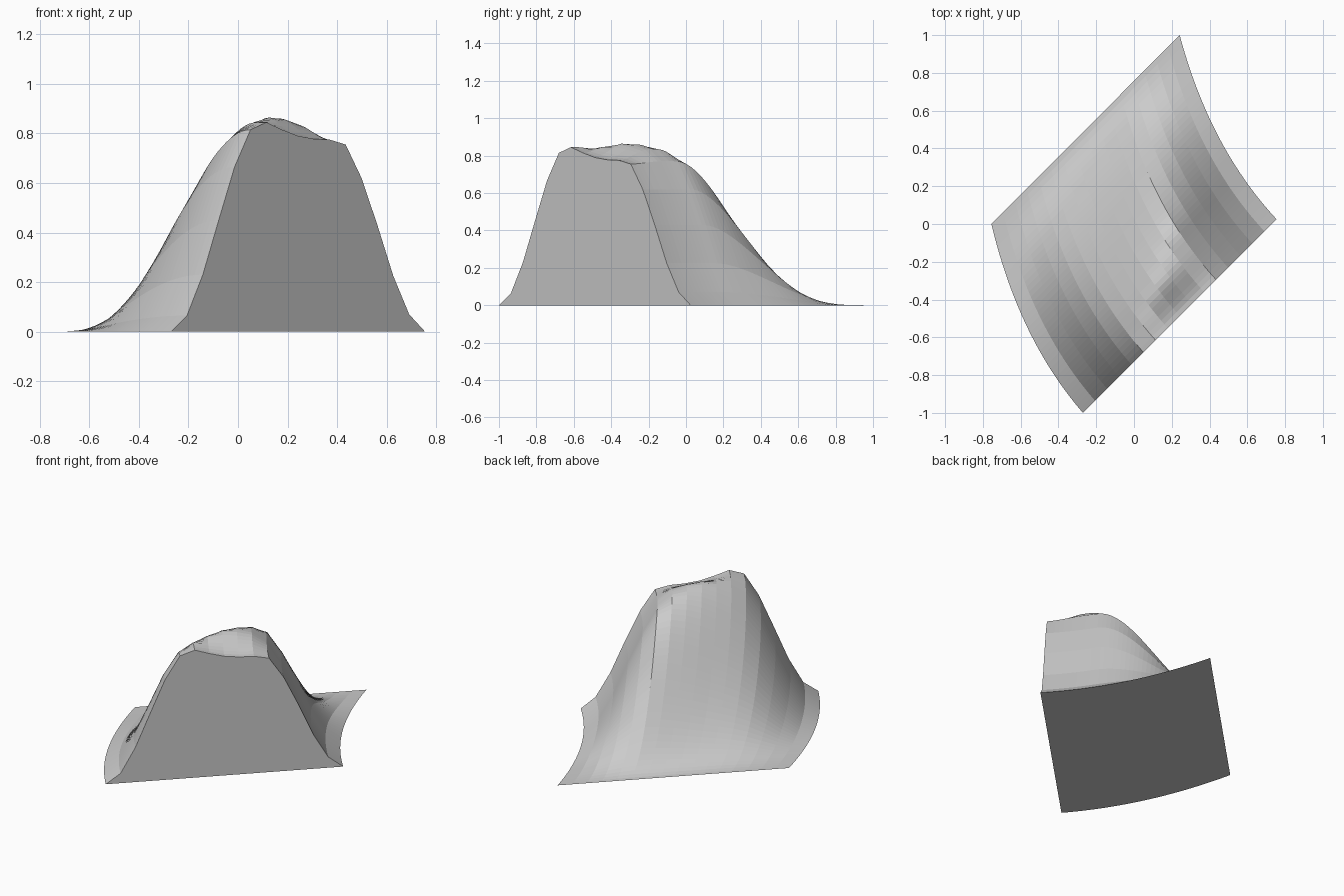
import bpy, bmesh
from mathutils import Vector

if "Cube" in bpy.data.objects:
    bpy.data.objects.remove(bpy.data.objects["Cube"])

# Footprint corners: back edge (left, right) and cut front edge (left, right)
BACK_L, BACK_R = Vector((-.755, 0)), Vector((.242, 1))
CUT_L, CUT_R = Vector((-.27, -1)), Vector((.755, .025))
# Height across the cut face, and across the domed ridge just behind it
CUT = [0, .065, .23, .45, .665, .815, .845, .815, .79, .778, .775, .755, .62, .43, .225, .07, 0]
DOME = [0, .065, .23, .45, .665, .805, .845, .862, .87, .86, .835, .77, .62, .43, .225, .07, 0]
NT, NS = len(CUT) - 1, 40


def smooth(v):
    v = max(0.0, min(1.0, v))
    return v * v * (3 - 2 * v)


def point(i, j):
    t, s = i / NT, j / NS
    left, right = BACK_L.lerp(CUT_L, s), BACK_R.lerp(CUT_R, s)
    p = left.lerp(right, t) - (right - left) * (.2 * s * (1 - s))  # bowed sides
    reach = 1 - .3 * max(0, min(1, (t - .3) / .4))  # right flank rises sooner
    ridge = smooth((1 - s) / .2)
    z = smooth(s / reach) * (CUT[i] + (DOME[i] - CUT[i]) * ridge)
    return p.x, p.y, z


# Hill: curved upper surface, flat base and flat cut face
bm = bmesh.new()
top = [[bm.verts.new(point(i, j)) for i in range(NT + 1)] for j in range(NS + 1)]
base = [[bm.verts.new((*point(i, j)[:2], 0)) for i in range(NT + 1)] for j in range(NS + 1)]
for j in range(NS):
    for i in range(NT):
        bm.faces.new((top[j][i], top[j + 1][i], top[j + 1][i + 1], top[j][i + 1]))
        bm.faces.new((base[j][i], base[j][i + 1], base[j + 1][i + 1], base[j + 1][i]))
for i in range(NT):
    bm.faces.new((top[NS][i], base[NS][i], base[NS][i + 1], top[NS][i + 1]))
bmesh.ops.remove_doubles(bm, verts=bm.verts, dist=1e-5)
bmesh.ops.recalc_face_normals(bm, faces=bm.faces)
mesh = bpy.data.meshes.new("hill")
bm.to_mesh(mesh)
bm.free()

grey = bpy.data.materials.new("light grey")
grey.diffuse_color = (.6, .6, .6, 1)
grey.use_nodes = True
grey.node_tree.nodes["Principled BSDF"].inputs["Base Color"].default_value = grey.diffuse_color
mesh.materials.append(grey)
hill = bpy.data.objects.new("hill", mesh)
bpy.context.collection.objects.link(hill)
